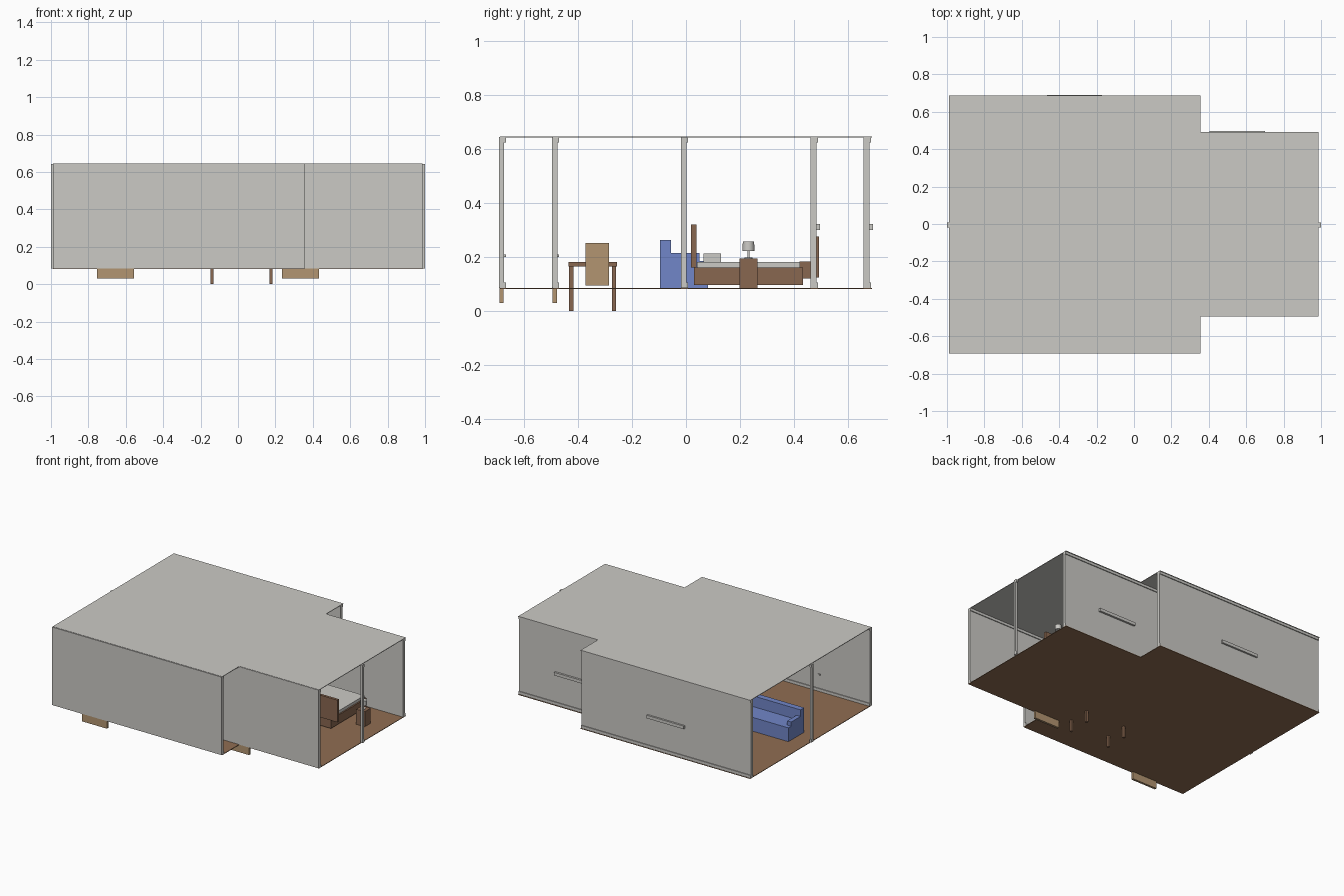
import bpy, bmesh, math

if "Cube" in bpy.data.objects:
    bpy.data.objects.remove(bpy.data.objects["Cube"])


def mat(name, r, g, b):
    m = bpy.data.materials.new(name)
    m.diffuse_color = (r, g, b, 1)
    m.use_nodes = True
    m.node_tree.nodes["Principled BSDF"].inputs["Base Color"].default_value = m.diffuse_color
    return m


GREY = mat("wall grey", 0.60, 0.59, 0.56)
WOOD = mat("floor wood", 0.28, 0.155, 0.085)
BROWN = mat("furniture brown", 0.25, 0.135, 0.08)
TAN = mat("door tan", 0.45, 0.30, 0.165)
BLUE = mat("sofa blue", 0.165, 0.24, 0.58)


def finish(name, bm, m):
    me = bpy.data.meshes.new(name)
    bmesh.ops.recalc_face_normals(bm, faces=bm.faces)
    bm.to_mesh(me)
    bm.free()
    me.materials.append(m)
    ob = bpy.data.objects.new(name, me)
    bpy.context.collection.objects.link(ob)
    return ob


def box(name, m, x, y, z):
    """Box from (min, max) pairs."""
    bm = bmesh.new()
    bmesh.ops.create_cube(bm, size=1)
    for v in bm.verts:
        v.co = [a[0] if c < 0 else a[1] for c, a in zip(v.co, (x, y, z))]
    return finish(name, bm, m)


def cone(name, m, x, y, z, r1, r2, n=20):
    bm = bmesh.new()
    bmesh.ops.create_cone(bm, cap_ends=True, segments=n, radius1=r1, radius2=r2, depth=z[1] - z[0])
    bmesh.ops.translate(bm, verts=bm.verts, vec=(x, y, (z[0] + z[1]) / 2))
    ob = finish(name, bm, m)
    for p in ob.data.polygons:
        p.use_smooth = len(p.vertices) == 4
    return ob


def slab(name, m, z):
    """Stepped floor plan extruded over a height range."""
    plan = [(-.99, -.687), (.355, -.687), (.355, -.492), (.987, -.492),
            (.987, .492), (.355, .492), (.355, .687), (-.99, .687)]
    bm = bmesh.new()
    f = bm.faces.new([bm.verts.new((x, y, z[0])) for x, y in plan])
    r = bmesh.ops.extrude_face_region(bm, geom=[f])
    for v in r["geom"]:
        if isinstance(v, bmesh.types.BMVert):
            v.co.z = z[1]
    return finish(name, bm, m)


# floor and flat roof
slab("floor", WOOD, (.082, .086))
slab("roof", GREY, (.642, .646))


# walls with skirting and cornice on the +y side
def wall(name, x, y):
    box(name, GREY, x, y, (.085, .644))
    t = (y[1], y[1] + .006)
    box(name + "_skirting", GREY, x, t, (.086, .106))
    box(name + "_cornice", GREY, x, t, (.624, .642))


wall("main_front_wall", (-.99, .355), (-.692, -.672))
wall("wing_front_wall", (.125, .987), (-.495, -.475))
wall("wing_back_wall", (.125, .987), (.461, .482))
wall("main_back_wall", (-.99, .355), (.657, .678))
wall("left_post", (-1, -.985), (-.018, .001))
wall("right_post", (.985, 1), (-.018, .001))

# window ledges on the back walls
box("main_window_ledge", GREY, (-.465, -.17), (.676, .691), (.30, .322))
box("wing_window_ledge", GREY, (.405, .70), (.48, .496), (.30, .322))

# doors set in the front walls, reaching below the floor
for n, x0, y0 in (("main", -.755, -.69), ("wing", .235, -.493)):
    box(n + "_door", TAN, (x0, x0 + .198), (y0, y0 + .016), (.03, .37))
    box(n + "_door_knob", GREY, (x0 + .16, x0 + .175), (y0 + .016, y0 + .024), (.2, .21))

# sofa facing the back
box("sofa_seat", BLUE, (-.87, -.42), (-.097, .082), (.086, .185))
box("sofa_back", BLUE, (-.87, -.42), (-.097, -.055), (.185, .262))
for i, x0 in enumerate((-.87, -.452)):
    box(f"sofa_arm_{i}", BLUE, (x0, x0 + .032), (-.055, .05), (.185, .215))

# media unit opposite the sofa
box("media_unit", BROWN, (-.77, -.52), (.42, .482), (.12, .183))
box("media_panel", BROWN, (-.75, -.54), (.482, .492), (.125, .275))

# dining table, legs down to the ground
box("table_top", BROWN, (-.155, .195), (-.435, -.255), (.164, .182))
for i, x0 in enumerate((-.146, .168)):
    for j, y0 in enumerate((-.432, -.274)):
        box(f"table_leg_{i}{j}", BROWN, (x0, x0 + .016), (y0, y0 + .016), (0, .166))

# chairs at both table ends
for i, s in enumerate((-1, 1)):
    seat = sorted((.02 + s * .18, .02 + s * .265))
    back = sorted((.02 + s * .253, .02 + s * .267))
    box(f"chair_seat_{i}", TAN, seat, (-.37, -.286), (.095, .14))
    box(f"chair_back_{i}", TAN, back, (-.371, -.285), (.095, .252))

# bed
box("bed_frame", BROWN, (.385, .717), (.03, .433), (.097, .161))
box("mattress", GREY, (.395, .707), (.04, .422), (.161, .182))
box("headboard", BROWN, (.33, .775), (.019, .038), (.161, .32))
for i, x0 in enumerate((.42, .57)):
    box(f"pillow_{i}", GREY, (x0, x0 + .11), (.064, .13), (.182, .213))

# nightstand and lamp
box("nightstand", BROWN, (.80, .868), (.197, .264), (.086, .194))
cone("lamp_base", GREY, .834, .231, (.194, .198), .014, .014)
cone("lamp_stem", GREY, .834, .231, (.198, .225), .004, .004, 10)
cone("lamp_shade", GREY, .834, .231, (.223, .257), .022, .021)
